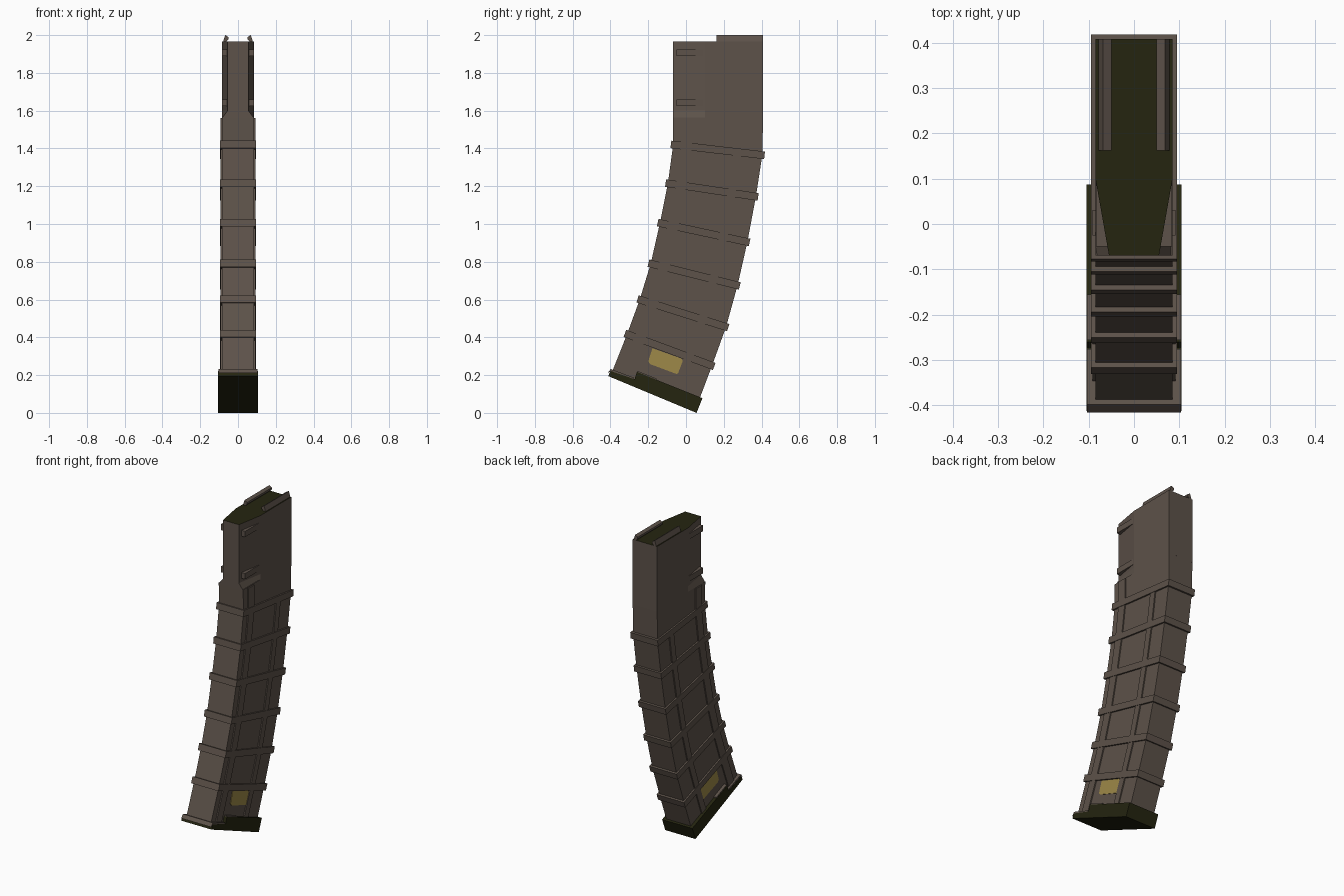
import bpy, bmesh
from mathutils import Vector

cube = bpy.data.objects.get("Cube")
if cube:
    bpy.data.objects.remove(cube)


def material(name, rgb):
    m = bpy.data.materials.new(name)
    m.use_nodes = True
    m.diffuse_color = (*rgb, 1)
    m.node_tree.nodes["Principled BSDF"].inputs["Base Color"].default_value = (*rgb, 1)
    return m


BROWN = material("matte brown", (0.11, 0.085, 0.068))
OLIVE = material("dark olive", (0.018, 0.018, 0.005))
YELLOW = material("brass yellow", (0.34, 0.25, 0.065))


def loft(name, rings, *mats):
    """Closed solid through rings of equal point count; returns its object."""
    bm = bmesh.new()
    rows = [[bm.verts.new(p) for p in ring] for ring in rings]
    n = len(rows[0])
    for a, b in zip(rows, rows[1:]):
        for i in range(n):
            j = (i + 1) % n
            bm.faces.new((a[i], a[j], b[j], b[i]))
    bm.faces.new(rows[0])
    bm.faces.new(rows[-1])
    bmesh.ops.recalc_face_normals(bm, faces=bm.faces)
    mesh = bpy.data.meshes.new(name)
    bm.to_mesh(mesh)
    bm.free()
    for m in mats:
        mesh.materials.append(m)
    ob = bpy.data.objects.new(name, mesh)
    bpy.context.collection.objects.link(ob)
    return ob


def slab(name, profile, half_width, mat):
    """Side profile (y, z) extruded symmetrically across x."""
    return loft(name, [[(x, y, z) for y, z in profile]
                       for x in (-half_width, half_width)], mat)


# Front and back edge of the curved body at every rib, top to bottom
FRONT = [Vector(p) for p in ((-0.068, 1.42), (-0.096, 1.215), (-0.138, 1.005),
                             (-0.187, 0.79), (-0.245, 0.6), (-0.312, 0.417), (-0.396, 0.205))]
BACK = [Vector(p) for p in ((0.404, 1.365), (0.37, 1.145), (0.325, 0.905),
                            (0.273, 0.675), (0.212, 0.455), (0.138, 0.25), (0.066, 0.06))]


def along(t):
    """Line running down the body at depth t (0 front, 1 back)."""
    return [f.lerp(b, t) for f, b in zip(FRONT, BACK)]


# Curved lower body
slab("lower_body", [Vector((-0.07, 1.565))] + FRONT + BACK[::-1] + [Vector((0.408, 1.565))],
     0.085, BROWN)

# Wraparound ribs
for i, (f, b) in enumerate(zip(FRONT[:-1], BACK)):
    d = (b - f).normalized()
    up = Vector((-d.y, d.x)) * 0.02
    f, b = f - d * 0.012, b + d * 0.012
    slab(f"rib_{i + 1}", [f - up, f + up, b + up, b - up], 0.095, BROWN)

# Lengthwise bars framing the side panels
for name, t0, t1, top in (("front_bar", 0.09, 0.21, 1.56), ("back_bar", 0.68, 0.77, None)):
    a, b = along(t0), along(t1)
    if top:
        a.insert(0, Vector((a[0].x, top)))
        b.insert(0, Vector((b[0].x, top)))
    slab(name, a + b[::-1], 0.092, BROWN)

# Upper body with a tapered front and a sloping shoulder below the taper
def plan(front_w, z):
    right = [(0.085, 0.408), (0.085, 0.1), (front_w, -0.07)]
    return [(x, y, z) for x, y in right] + [(-x, y, z) for x, y in right[::-1]]


upper = loft("upper_body", [plan(0.085, 1.56), plan(0.055, 1.6), plan(0.055, 1.967)],
             BROWN, OLIVE)
for face in upper.data.polygons:
    if face.normal.z > 0.9 and face.center.z > 1.9:
        face.material_index = 1

# Small stop tabs standing out of the tapered front
for name, z in (("lower_tab", 1.642), ("upper_tab", 1.907)):
    slab(name, [(-0.05, z - 0.018), (-0.05, z + 0.018), (0.09, z + 0.018), (0.09, z - 0.018)],
         0.084, BROWN)

# Feed lips bending inwards
LIP = [(0.085, 1.945), (0.068, 2.0), (0.05, 1.99), (0.05, 1.978), (0.068, 1.96)]
for side, s in (("left", 1), ("right", -1)):
    loft(f"{side}_feed_lip", [[(s * x, y, z) for x, z in LIP] for y in (0.162, 0.408)], BROWN)

# Round-count windows on both sides
slab("side_window", [(-0.178, 0.342), (-0.025, 0.288), (-0.015, 0.272), (-0.037, 0.212),
                     (-0.05, 0.206), (-0.19, 0.258), (-0.2, 0.272)], 0.088, YELLOW)

# Floor plate, thinner at the front, with brown catches on top
slab("floor_plate", [(-0.412, 0.195), (0.056, 0.0), (0.087, 0.078), (-0.26, 0.217),
                     (-0.272, 0.178), (-0.4, 0.222)], 0.105, OLIVE)
slab("front_catch", [(-0.416, 0.212), (-0.398, 0.232), (-0.276, 0.187), (-0.276, 0.177),
                     (-0.4, 0.218)], 0.104, BROWN)
slab("side_catch", [(-0.256, 0.21), (-0.256, 0.222), (-0.155, 0.181), (-0.155, 0.17)],
     0.104, BROWN)
